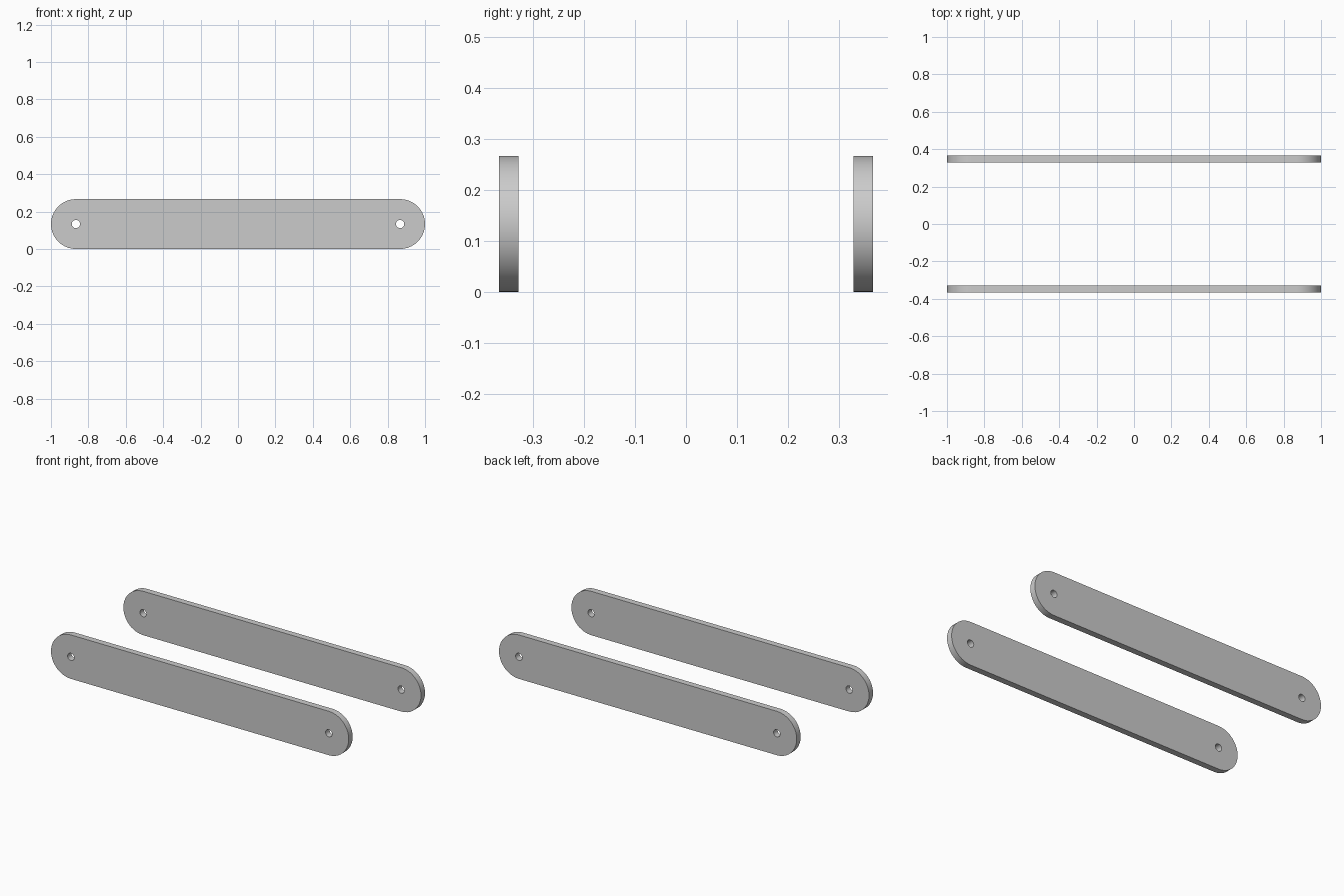
import bpy, bmesh
from math import sin, cos, pi

if "Cube" in bpy.data.objects:
    bpy.data.objects.remove(bpy.data.objects["Cube"])

R = 0.1333            # end radius = half the plate height
CX = 1 - R            # centre of each rounded end and hole
HOLE_R = 0.022
Y_IN, Y_OUT = 0.328, 0.366
END_SEGS, HOLE_SEGS = 20, 20


def arc(cx, r, start, sweep, count):
    """Points on an arc in the XZ plane, centred at mid height."""
    return [(cx + r * cos(start + sweep * i / END_SEGS),
             R + r * sin(start + sweep * i / END_SEGS)) for i in range(count)]


def add_loop(bm, pts, y):
    verts = [bm.verts.new((x, y, z)) for x, z in pts]
    return [bm.edges.new((v, verts[i - 1])) for i, v in enumerate(verts)]


def make_plate(name, y0, y1):
    bm = bmesh.new()
    # rounded outline and the two bolt holes
    outline = arc(CX, R, -pi / 2, pi, END_SEGS + 1) + arc(-CX, R, pi / 2, pi, END_SEGS + 1)
    edges = add_loop(bm, outline, y0)
    for cx in (-CX, CX):
        edges += add_loop(bm, arc(cx, HOLE_R, 0, 2 * pi, HOLE_SEGS), y0)
    bmesh.ops.triangle_fill(bm, edges=edges, use_beauty=True, use_dissolve=False, normal=(0, -1, 0))
    # thickness
    ext = bmesh.ops.extrude_face_region(bm, geom=bm.faces[:], use_keep_orig=True)
    moved = [g for g in ext["geom"] if isinstance(g, bmesh.types.BMVert)]
    bmesh.ops.translate(bm, verts=moved, vec=(0, y1 - y0, 0))
    bmesh.ops.recalc_face_normals(bm, faces=bm.faces[:])
    mesh = bpy.data.meshes.new(name)
    bm.to_mesh(mesh)
    bm.free()
    obj = bpy.data.objects.new(name, mesh)
    bpy.context.collection.objects.link(obj)
    # smooth rounded ends, crisp rims
    bpy.ops.object.select_all(action='DESELECT')
    obj.select_set(True)
    bpy.context.view_layer.objects.active = obj
    bpy.ops.object.shade_smooth_by_angle(angle=pi / 6)


make_plate("front_side_plate", -Y_OUT, -Y_IN)
make_plate("back_side_plate", Y_IN, Y_OUT)
